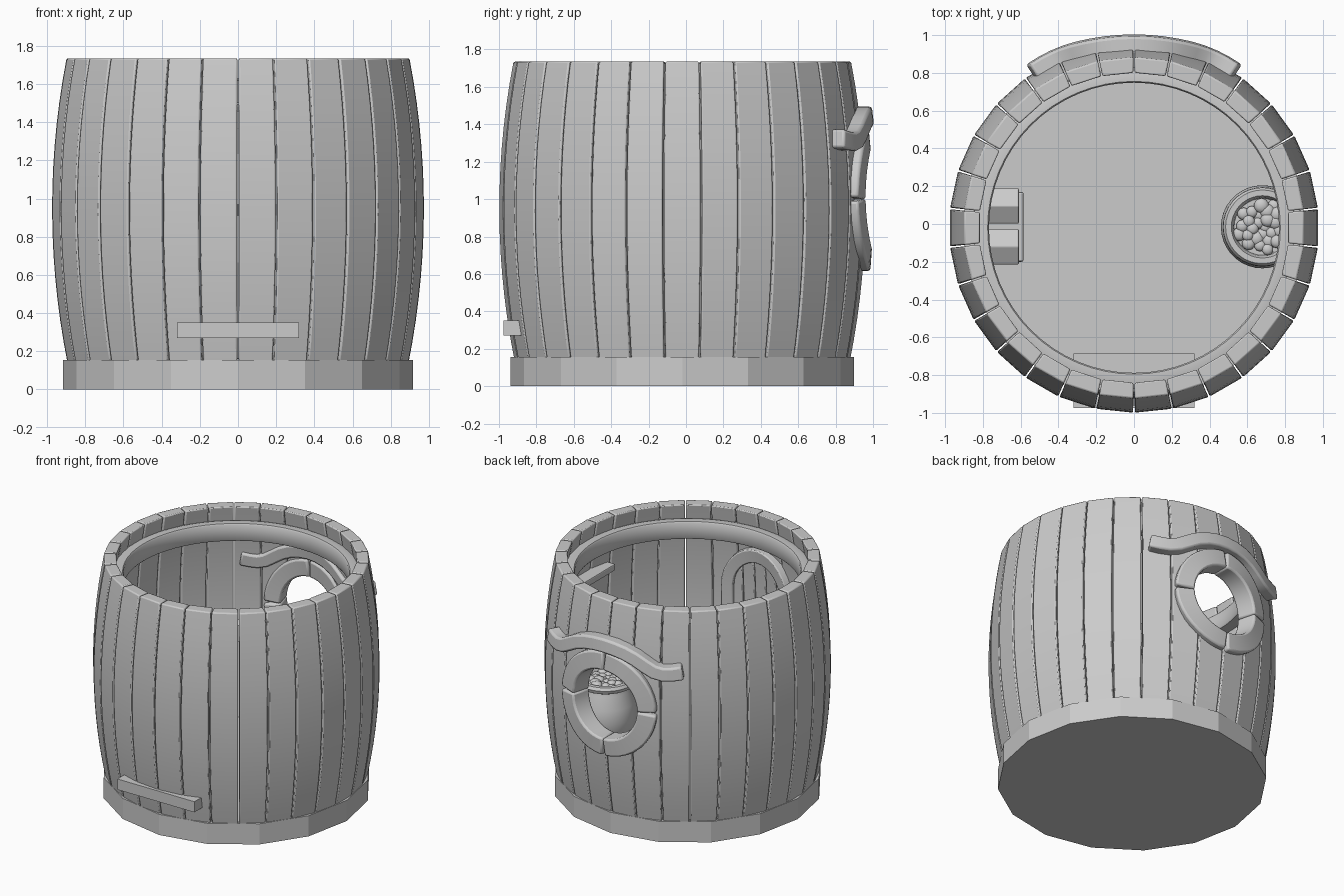
import bpy, bmesh, math, random
from mathutils import Vector, Matrix

if "Cube" in bpy.data.objects:
    bpy.data.objects.remove(bpy.data.objects["Cube"])
random.seed(4)
CY = -0.02          # barrel axis in y
pi = math.pi


def radius(z):
    """Outer barrel radius at height z."""
    return 0.975 - 0.075 * ((z - 0.95) / 0.78) ** 2


def wrap(s, z, off, base):
    """Place arc position s, height z, offset off on the barrel wall."""
    a, r = base + s / 0.97, radius(z) + off
    return Vector((r * math.sin(a), CY + r * math.cos(a), z))


def finish(name, bm, bevel=0, smooth=True):
    bmesh.ops.recalc_face_normals(bm, faces=bm.faces)
    me = bpy.data.meshes.new(name)
    bm.to_mesh(me)
    bm.free()
    ob = bpy.data.objects.new(name, me)
    bpy.context.collection.objects.link(ob)
    if smooth:
        bpy.ops.object.select_all(action='DESELECT')
        ob.select_set(True)
        bpy.context.view_layer.objects.active = ob
        bpy.ops.object.shade_smooth_by_angle(angle=math.radians(35))
    if bevel:
        m = ob.modifiers.new("bevel", 'BEVEL')
        m.width, m.segments, m.limit_method = bevel, 2, 'ANGLE'
        m.angle_limit = math.radians(40)
    return ob


def sweep(bm, path, half, o0, o1, base=0.0):
    """Rectangular strip following a path of (s, z) on the barrel wall."""
    loops, n = [], len(path)
    for i, p in enumerate(path):
        a, b = path[max(i - 1, 0)], path[min(i + 1, n - 1)]
        t = Vector((b[0] - a[0], b[1] - a[1])).normalized()
        nx, nz = -t.y * half, t.x * half
        loops.append([bm.verts.new(wrap(p[0] + k * nx, p[1] + k * nz, o, base))
                      for k, o in ((-1, o0), (1, o0), (1, o1), (-1, o1))])
    for l0, l1 in zip(loops, loops[1:]):
        for j in range(4):
            k = (j + 1) % 4
            bm.faces.new((l0[j], l0[k], l1[k], l1[j]))
    bm.faces.new(loops[0])
    bm.faces.new(loops[-1])


def lathe(name, prof, cx, cy, n=32, closed=False):
    bm = bmesh.new()
    rings = [[bm.verts.new((cx + r * math.cos(2 * pi * i / n),
                            cy + r * math.sin(2 * pi * i / n), z)) for i in range(n)]
             for r, z in prof]
    pairs = list(zip(rings, rings[1:]))
    if closed:
        pairs.append((rings[-1], rings[0]))
    else:
        bm.faces.new(rings[0])
        bm.faces.new(rings[-1])
    for a, b in pairs:
        for i in range(n):
            j = (i + 1) % n
            bm.faces.new((a[i], a[j], b[j], b[i]))
    return finish(name, bm)


def box(name, lo, hi, bevel=0):
    lo, hi = Vector(lo), Vector(hi)
    bm = bmesh.new()
    m = Matrix.Translation((lo + hi) / 2) @ Matrix.Diagonal((*(hi - lo), 1))
    bmesh.ops.create_cube(bm, size=1, matrix=m)
    return finish(name, bm, bevel, False)


def prism(name, n, r, depth, matrix, bevel=0, smooth=False):
    bm = bmesh.new()
    bmesh.ops.create_cone(bm, cap_ends=True, segments=n, radius1=r, radius2=r,
                          depth=depth, matrix=matrix)
    return finish(name, bm, bevel, smooth)


# staves with a round opening at the back
bm = bmesh.new()
for k in range(30):
    path = [(0, 0.13 + 1.605 * i / 14) for i in range(15)]
    sweep(bm, path, 0.0975, -0.08, 0.004, math.radians(6 + 12 * k))
staves = finish("staves", bm, 0.008)
cutter = prism("window_cutter", 40, 0.32, 0.6,
               Matrix.Translation((0, 0.9, 1.0)) @ Matrix.Rotation(pi / 2, 4, 'X'))
cutter.hide_render = True
cutter.hide_viewport = False
cutter.display_type = 'WIRE'
cut = staves.modifiers.new("window", 'BOOLEAN')
cut.operation, cut.object, cut.solver = 'DIFFERENCE', cutter, 'EXACT'

# base and inner hoop
prism("base", 16, 0.917, 0.155, Matrix.Translation((0, CY, 0.0775)))
lathe("inner_hoop", [(0.775, 1.5), (0.85, 1.5), (0.85, 1.62), (0.82, 1.63),
                     (0.775, 1.63), (0.768, 1.62), (0.768, 1.51)], 0, CY, 64, True)

# round window frame in four pieces
bm = bmesh.new()
for q in range(4):
    arc = [q * pi / 2 + 0.015 + (pi / 2 - 0.03) * i / 10 for i in range(11)]
    sweep(bm, [(0.32 * math.cos(a), 1.0 + 0.32 * math.sin(a)) for a in arc],
          0.066, -0.10, 0.045)
finish("window_frame", bm, 0.014)

# flared brow above the window
half = [(0.0, 1.445), (0.08, 1.44), (0.16, 1.425), (0.24, 1.395), (0.31, 1.355),
        (0.37, 1.322), (0.43, 1.308), (0.49, 1.312), (0.56, 1.325)]
bm = bmesh.new()
sweep(bm, [(-s, z) for s, z in half[:0:-1]] + half, 0.05, -0.11, 0.075)
finish("window_brow", bm, 0.014)

# door on the inside of the front wall
bm = bmesh.new()
for i in range(5):
    s = -0.208 + 0.104 * i
    top = 1.13 + math.sqrt(0.27 ** 2 - s * s)
    sweep(bm, [(s, 0.16 + (top - 0.16) * j / 8) for j in range(9)],
          0.049, -0.105, -0.07, pi)
finish("door_planks", bm, 0.006)
bm = bmesh.new()
path = [(0.28, 0.16 + 0.97 * j / 8) for j in range(8)]
path += [(0.28 * math.cos(pi * j / 16), 1.13 + 0.28 * math.sin(pi * j / 16)) for j in range(17)]
path += [(-0.28, 0.16 + 0.97 * j / 8) for j in range(7, -1, -1)]
sweep(bm, path, 0.05, -0.135, -0.07, pi)
finish("door_frame", bm, 0.008)
box("door_step", (-0.32, -0.975, 0.27), (0.32, -0.685, 0.35))

# cooking pot with lumpy contents
PX, PY = 0.68, -0.015
lathe("pot", [(0.10, 0.155), (0.16, 0.2), (0.205, 0.28), (0.22, 0.38), (0.21, 0.48),
              (0.175, 0.57), (0.17, 0.59), (0.20, 0.605), (0.208, 0.63), (0.195, 0.65),
              (0.165, 0.65), (0.155, 0.63), (0.15, 0.60)], PX, PY, 36)
bm = bmesh.new()
for i in range(26):
    r, a = 0.13 * math.sqrt((i + 0.4) / 26), i * 2.4
    m = Matrix.Translation((PX + r * math.cos(a), PY + r * math.sin(a),
                            0.62 + random.uniform(-0.008, 0.012)))
    bmesh.ops.create_icosphere(bm, subdivisions=2, radius=random.uniform(0.03, 0.042),
                               matrix=m @ Matrix.Diagonal((1, 1, 0.6, 1)))
finish("pot_contents", bm)

# mantel shelf high on the right wall
box("mantel_shelf", (0.775, -0.27, 1.32), (0.88, 0.23, 1.37), 0.008)

# stand with two six-sided logs on the left
box("log_stand", (-0.80, -0.20, 0.15), (-0.585, 0.17, 0.30), 0.01)
for name, y in (("log_front", -0.12), ("log_back", 0.095)):
    prism(name, 6, 0.108, 0.18, Matrix.Translation((-0.70, y, 0.39)) @
          Matrix.Rotation(pi / 2, 4, 'Y') @ Matrix.Rotation(pi / 2, 4, 'Z'), 0.006)
